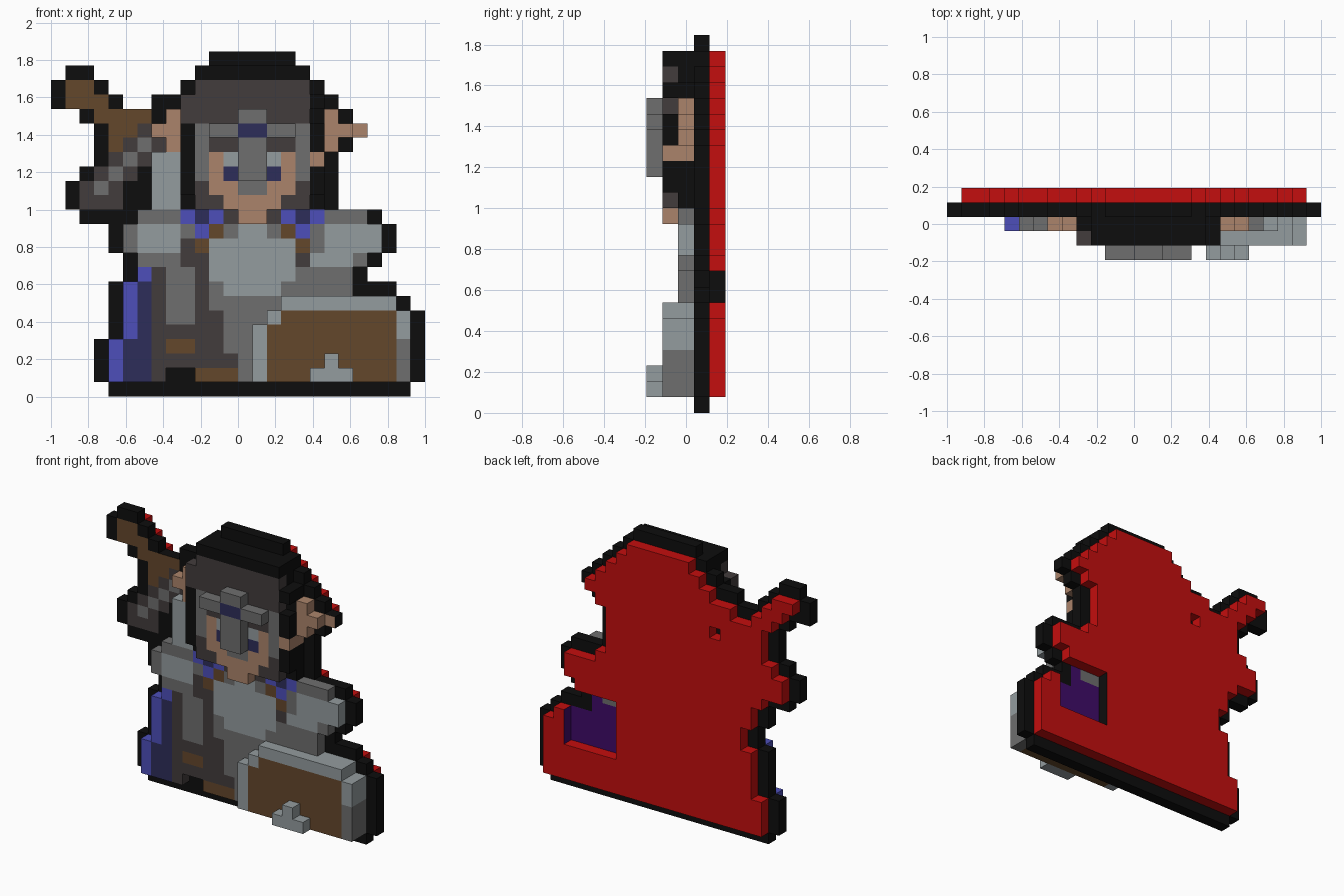
import bpy, bmesh

if "Cube" in bpy.data.objects:
    bpy.data.objects.remove(bpy.data.objects["Cube"], do_unlink=True)

V = 2 / 26                      # block size: 26 columns wide, 24 rows tall, 5 layers deep


def linear(h):
    c = [int(h[i:i + 2], 16) / 255 for i in (0, 2, 4)]
    return [x / 12.92 if x <= 0.04045 else ((x + 0.055) / 1.055) ** 2.4 for x in c] + [1]


COLOURS = {"black": "0D0D0D", "dark_leather": "423C3C", "steel": "6E6E6E", "light_steel": "949C9F",
           "skin": "AB846B", "brown": "64472B", "blue": "4D4FBA", "navy": "2D2D5A",
           "red": "C40E0E", "purple": "3F0B68"}
MATS = {}
for name, code in COLOURS.items():
    m = bpy.data.materials.new(name)
    m.use_nodes = True
    m.diffuse_color = linear(code)
    bsdf = m.node_tree.nodes["Principled BSDF"]
    bsdf.inputs["Base Color"].default_value = linear(code)
    bsdf.inputs["Roughness"].default_value = 0.9
    MATS[name] = m

cells = {}                      # (column, layer, row) -> (part, colour)
face_paint = {}                 # (cell, direction) -> colour of one face
FRONT, BACK = (0, -1, 0), (0, 1, 0)


def blocks(part, colour, layers, *rects):
    """Fill inclusive rectangles (col0, col1, row0, row1) on the given layers."""
    for c0, c1, r0, r1 in rects:
        for c in range(c0, c1 + 1):
            for r in range(r0, r1 + 1):
                for l in layers:
                    cells[c, l, r] = (part, colour)


def paint(colour, layer, direction, *rects):
    """Colour only one side of blocks that are already there."""
    for c0, c1, r0, r1 in rects:
        for c in range(c0, c1 + 1):
            for r in range(r0, r1 + 1):
                face_paint[(c, layer, r), direction] = colour


# Black outline plate: column spans per row, bottom to top
SPANS = [[(4, 24)], [(3, 25)], [(3, 25)], [(3, 25)], [(4, 25)], [(4, 25)], [(4, 24)], [(4, 23)],
         [(5, 21)], [(5, 22)], [(4, 23)], [(4, 23)], [(2, 22)], [(1, 19)], [(1, 19)], [(2, 19)],
         [(3, 19)], [(3, 20)], [(3, 21)], [(2, 20)], [(0, 4), (7, 19)], [(0, 3), (9, 18)],
         [(1, 2), (10, 17)], [(11, 16)]]
for row, spans in enumerate(SPANS):
    for a, b in spans:
        blocks("outline_plate", "black", [3], (a, b, row, row))

# Red backing: the plate shrunk by one block
plate = {(c, r) for c, l, r in cells}
for c, r in plate:
    if {(c + 1, r), (c - 1, r), (c, r + 1), (c, r - 1)} <= plate:
        blocks("red_backing", "red", [4], (c, c, r, r))

# Openings in the backing, with a purple floor
for c0, c1, r0, r1 in [(18, 22, 4, 6), (18, 21, 7, 8), (8, 8, 17, 17)]:
    for c in range(c0, c1 + 1):
        for r in range(r0, r1 + 1):
            cells.pop((c, 4, r), None)
paint("purple", 3, BACK, (18, 22, 4, 6), (18, 20, 7, 8))
paint("steel", 3, BACK, (18, 19, 8, 8))
paint("black", 4, (1, 0, 0), (17, 17, 4, 8))
paint("purple", 4, (-1, 0, 0), (23, 23, 4, 6))

# Slung weapon, coloured on the front of the plate
paint("brown", 3, FRONT, (1, 2, 21, 21), (1, 3, 20, 20), (3, 6, 19, 19), (4, 5, 18, 18), (4, 4, 17, 17))
paint("dark_leather", 3, FRONT, (6, 6, 18, 18), (5, 7, 17, 17), (4, 6, 16, 16), (3, 5, 15, 15),
      (2, 4, 13, 14))
paint("steel", 3, FRONT, *[(6 - i, 6 - i, 17 - i, 17 - i) for i in range(4)])

# Cape
blocks("cape", "blue", [2], (4, 4, 1, 3), (5, 5, 4, 7), (6, 6, 8, 8))
blocks("cape", "navy", [2], (5, 6, 1, 3), (6, 6, 4, 7))

# Tunic, belt pieces and boots
blocks("tunic", "dark_leather", [2], (7, 10, 1, 9), (11, 11, 1, 5), (12, 12, 2, 2), (9, 9, 10, 10))
blocks("tunic", "steel", [2], (8, 9, 5, 8), (11, 20, 6, 8), (12, 15, 3, 5), (13, 15, 1, 2))
blocks("tunic", "brown", [2], (8, 9, 3, 3))
blocks("boot", "brown", [2], (10, 12, 1, 1))
for c in (8, 9):
    cells.pop((c, 2, 1), None)

# Breastplate and straps
blocks("breastplate", "steel", [2], (9, 18, 11, 11), (10, 17, 12, 12), (10, 18, 10, 10))
blocks("breastplate", "light_steel", [2], (13, 14, 11, 11), (11, 16, 8, 10), (12, 15, 7, 7))
blocks("breastplate", "dark_leather", [2], (17, 17, 9, 9), (12, 15, 12, 12))
blocks("strap", "brown", [2], (11, 11, 11, 11), (10, 10, 10, 10), (16, 16, 11, 11), (17, 17, 10, 10))
blocks("collar", "blue", [2], (9, 9, 12, 12), (11, 11, 12, 12), (16, 16, 12, 12), (18, 18, 12, 12),
       (10, 10, 11, 11), (17, 17, 11, 11))
blocks("collar", "navy", [2], (10, 10, 12, 12), (17, 17, 12, 12))

# Arms
blocks("right_arm", "steel", [2], (6, 8, 12, 12), (5, 5, 10, 11), (6, 8, 9, 9))
blocks("right_arm", "light_steel", [2], (6, 8, 10, 11), (7, 8, 13, 16))
blocks("left_arm", "steel", [2], (19, 21, 12, 12), (21, 21, 9, 9))
blocks("left_arm", "light_steel", [2], (19, 22, 10, 11), (18, 20, 9, 9))

# Hair, behind and beside the face
blocks("hair", "black", [2], (9, 18, 13, 20), (10, 17, 21, 21))
blocks("hair", "black", [1, 2], (10, 17, 22, 22))
blocks("hair", "black", [1], (9, 9, 14, 18), (18, 18, 14, 15), (18, 18, 17, 18), (18, 18, 20, 20))

# Ears
blocks("right_ear", "skin", [2], (8, 8, 17, 19), (7, 7, 18, 18))
blocks("left_ear", "skin", [2], (19, 19, 17, 19), (20, 20, 18, 18))
blocks("left_ear", "skin", [1, 2], (18, 18, 16, 16))
paint("skin", 3, FRONT, (21, 21, 18, 18))

# Face
blocks("face", "skin", [1], (11, 16, 14, 16), (12, 15, 13, 13), (13, 14, 12, 12))
blocks("face", "dark_leather", [1], (11, 12, 17, 17), (15, 16, 17, 17))
for c in (12, 15):
    blocks("eyes", "light_steel", [1], (c, c, 16, 16))
    blocks("eyes", "navy", [1], (c, c, 15, 15))

# Helmet
blocks("helmet", "dark_leather", [1], (10, 17, 21, 21), (9, 17, 19, 20), (10, 10, 13, 14), (17, 17, 13, 14),
       (11, 11, 13, 13), (16, 16, 13, 13))
blocks("helmet", "steel", [1], (10, 17, 18, 18), (10, 10, 15, 17), (17, 17, 15, 17), (13, 14, 14, 17))
blocks("nose_guard", "steel", [0], (11, 16, 18, 18), (13, 14, 15, 19))
blocks("gem", "navy", [0], (13, 14, 18, 18))

# Shield
blocks("shield", "light_steel", [1, 2], (14, 14, 1, 4), (15, 15, 5, 5), (16, 23, 6, 6), (24, 24, 4, 5))
blocks("shield", "steel", [1, 2], (24, 24, 1, 3))
blocks("shield", "brown", [1, 2], (15, 23, 1, 4), (16, 23, 5, 5))
blocks("shield_boss", "light_steel", [0], (18, 20, 1, 1), (19, 19, 2, 2))

# One mesh per part, keeping only faces that touch the air
DIRS = [(1, 0, 0), (-1, 0, 0), (0, 1, 0), (0, -1, 0), (0, 0, 1), (0, 0, -1)]


def build(part):
    bm = bmesh.new()
    verts, slots = {}, []

    def vert(p):
        if p not in verts:
            verts[p] = bm.verts.new(((p[0] - 13) * V, (p[1] - 2.5) * V, p[2] * V))
        return verts[p]

    for cell, (owner, colour) in cells.items():
        if owner != part:
            continue
        for d in DIRS:
            if tuple(a + b for a, b in zip(cell, d)) in cells:
                continue
            axis = [abs(x) for x in d].index(1)
            u, w = (axis + 1) % 3, (axis + 2) % 3
            corners = []
            for i, j in ((0, 0), (1, 0), (1, 1), (0, 1)):
                p = list(cell)
                p[axis] += d[axis] > 0
                p[u] += i
                p[w] += j
                corners.append(vert(tuple(p)))
            if d[axis] < 0:
                corners.reverse()
            face = bm.faces.new(corners)
            name = face_paint.get((cell, d), colour)
            if name not in slots:
                slots.append(name)
            face.material_index = slots.index(name)
    mesh = bpy.data.meshes.new(part)
    bm.to_mesh(mesh)
    bm.free()
    for name in slots:
        mesh.materials.append(MATS[name])
    bpy.context.scene.collection.objects.link(bpy.data.objects.new(part, mesh))


for part in dict.fromkeys(owner for owner, _ in cells.values()):
    build(part)
